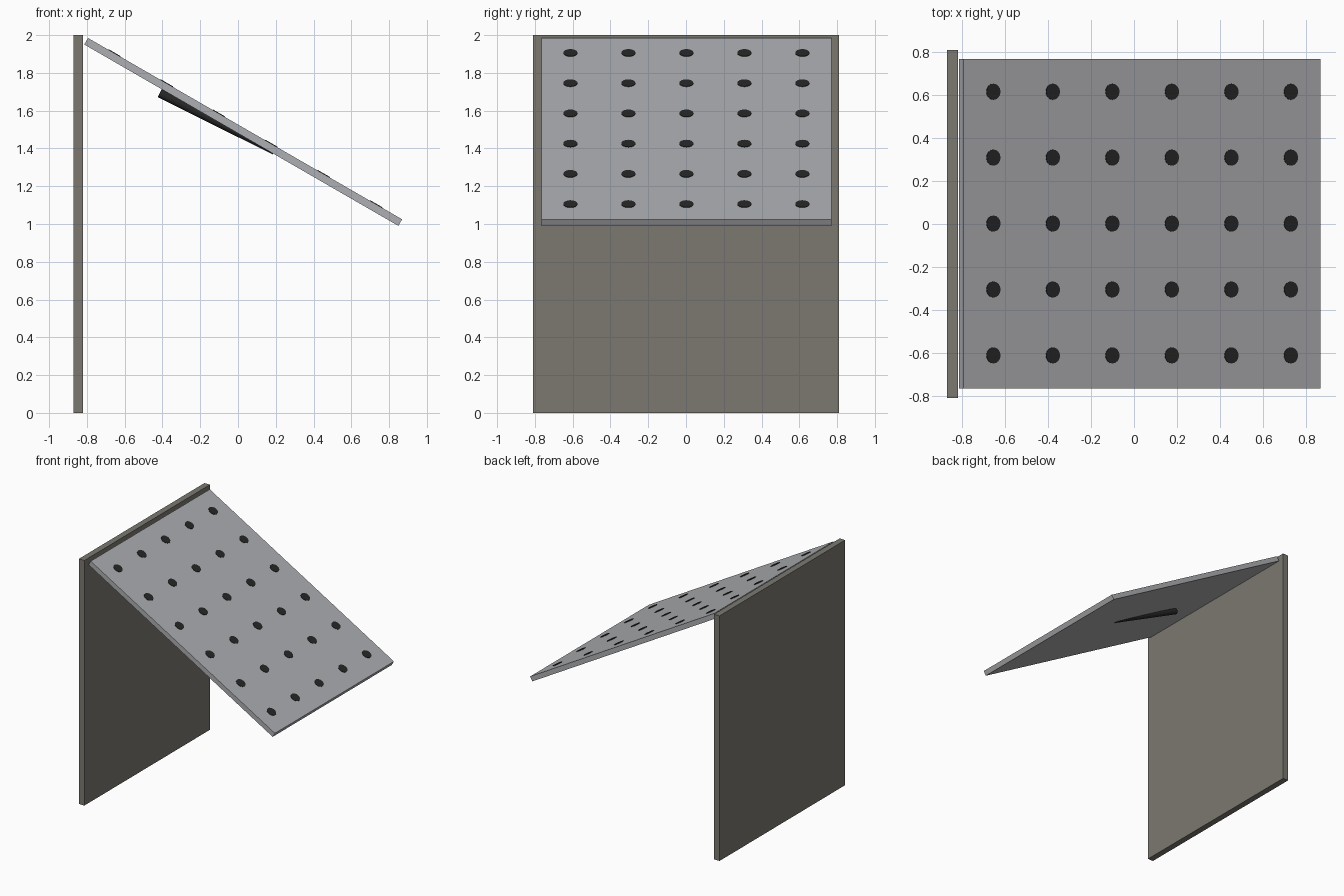
import bpy
from math import radians
from mathutils import Matrix, Vector

cube = bpy.data.objects.get("Cube")
if cube:
    bpy.data.objects.remove(cube)


def material(name, rgb):
    mat = bpy.data.materials.new(name)
    mat.use_nodes = True
    mat.diffuse_color = (*rgb, 1)
    mat.node_tree.nodes["Principled BSDF"].inputs["Base Color"].default_value = (*rgb, 1)
    return mat


def finish(name, mat, matrix):
    obj = bpy.context.object
    obj.name = name
    obj.data.materials.append(mat)
    obj.matrix_world = matrix
    return obj


def box(name, mat, size, matrix):
    bpy.ops.mesh.primitive_cube_add(size=1)
    obj = finish(name, mat, Matrix.Identity(4))
    obj.data.transform(Matrix.Diagonal((*size, 1)))
    obj.matrix_world = matrix
    return obj


def cylinder(name, mat, radius, depth, sides, matrix):
    bpy.ops.mesh.primitive_cylinder_add(radius=radius, depth=depth, vertices=sides)
    return finish(name, mat, matrix)


stone = material("warm grey", (0.2, 0.19, 0.165))
metal = material("light grey", (0.42, 0.425, 0.445))
black = material("near black", (0.02, 0.02, 0.02))

# Upright wall
box("wall", stone, (0.05, 1.62, 2.0), Matrix.Translation((-0.845, 0, 1)))

# Sloping panel
LENGTH, THICK = 1.92, 0.04
slope = Matrix.Translation((0.0275, 0.002, 1.4875)) @ Matrix.Rotation(radians(30), 4, "Y")
box("sloping_panel", metal, (LENGTH, 1.535, THICK), slope)

# Grid of studs on the upper face of the panel
for col in range(6):
    for row in range(5):
        spot = Vector(((col - 2.5) * 0.32, (row - 2) * 0.307, THICK / 2))
        cylinder(f"stud_{col}_{row}", black, 0.0375, 0.006, 16,
                 slope @ Matrix.Translation(spot))

# Rod under the panel, its lower end just breaking through the upper face
start, end = Vector((-0.415, 0.002, 1.693)), Vector((0.195, 0.002, 1.389))
aim = (end - start).to_track_quat("Z", "Y").to_matrix().to_4x4()
cylinder("support_rod", black, 0.0235, (end - start).length, 12,
         Matrix.Translation((start + end) / 2) @ aim)
